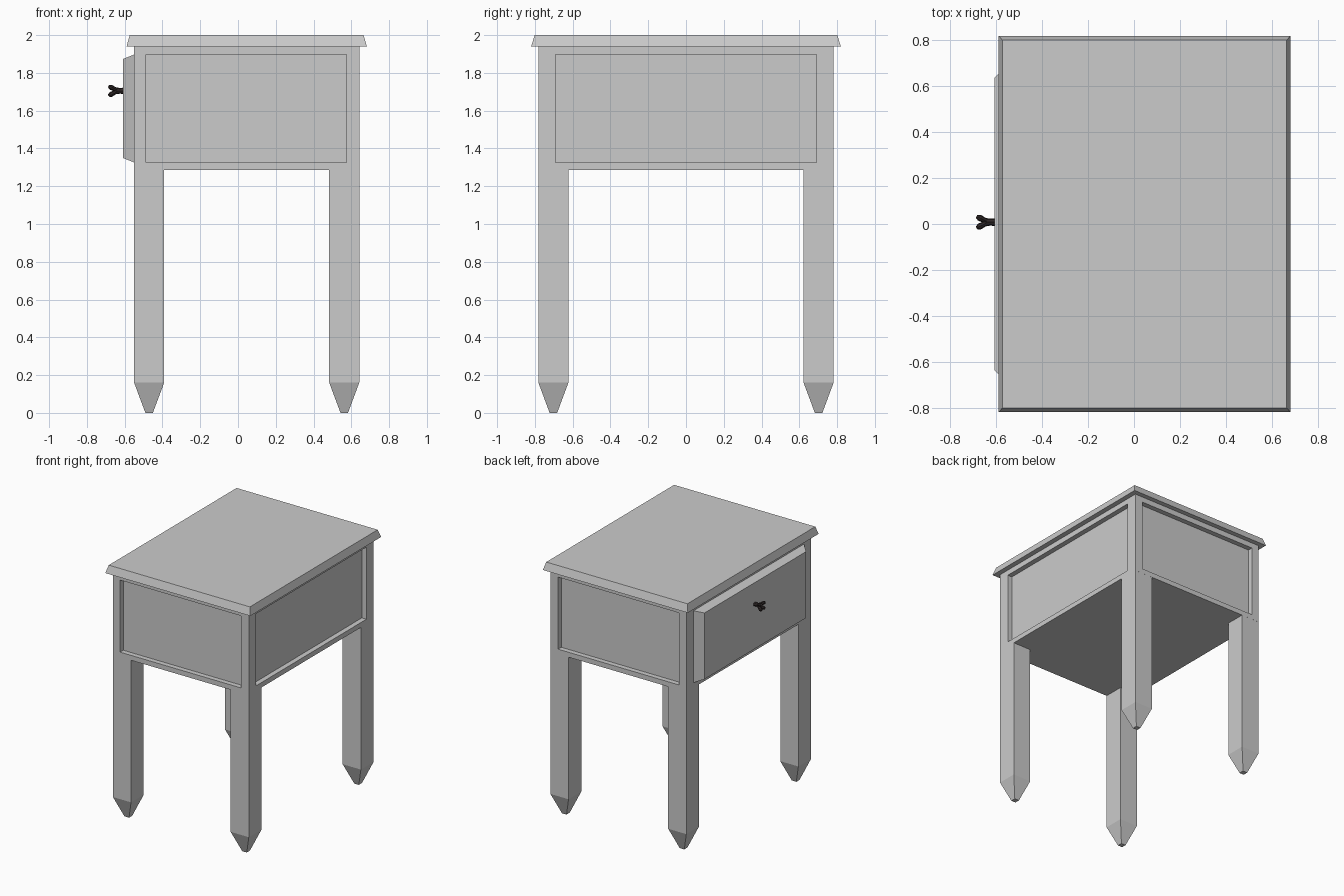
import bpy, bmesh
from mathutils import Vector, Matrix

if "Cube" in bpy.data.objects:
    bpy.data.objects.remove(bpy.data.objects["Cube"])


def finish(bm, name):
    bmesh.ops.recalc_face_normals(bm, faces=bm.faces[:])
    mesh = bpy.data.meshes.new(name)
    bm.to_mesh(mesh)
    bm.free()
    ob = bpy.data.objects.new(name, mesh)
    bpy.context.collection.objects.link(ob)
    return ob


def box(bm, lo, hi):
    """Axis-aligned box between two corners."""
    lo, hi = Vector(lo), Vector(hi)
    mat = Matrix.Translation((lo + hi) / 2) @ Matrix.Diagonal((*(hi - lo), 1))
    bmesh.ops.create_cube(bm, size=1, matrix=mat)


def scale_verts(verts, centre, factors):
    bmesh.ops.scale(bm, vec=factors, verts=verts, space=Matrix.Translation(-Vector(centre)))


# Table top with sloped rim
bm = bmesh.new()
box(bm, (-0.59, -0.82, 1.94), (0.682, 0.82, 2.0))
scale_verts([v for v in bm.verts if v.co.z > 1.97], (0.046, 0, 2), (1.238 / 1.272, 1.602 / 1.64, 1))
finish(bm, "table_top")

# Drawer case: recessed panels on three sides, raised drawer front on -x
bm = bmesh.new()
box(bm, (-0.55, -0.782, 1.287), (0.642, 0.782, 1.94))
bm.normal_update()
panel_lo, panel_hi = (-0.487, -0.692, 1.326), (0.574, 0.692, 1.897)
sides = [(f, f.normal.copy()) for f in bm.faces if abs(f.normal.z) < 0.5]
for face, n in sides:
    bmesh.ops.inset_individual(bm, faces=[face], thickness=0.04)
    mid = face.calc_center_median()
    axis = 1 if abs(n.x) > 0.5 else 0
    for v in face.verts:
        for k in (axis, 2):
            v.co[k] = panel_lo[k] if v.co[k] < mid[k] else panel_hi[k]
    new = bmesh.ops.extrude_discrete_faces(bm, faces=[face])["faces"][0]
    is_drawer = n.x < -0.5
    bmesh.ops.translate(bm, vec=n * (0.058 if is_drawer else -0.04), verts=new.verts[:])
    if is_drawer:
        scale_verts(new.verts[:], new.calc_center_median(), (1, 0.92, 0.92))
finish(bm, "drawer_case")

# Four square legs with tapered feet
for x, xn in ((-0.4705, "left"), (0.5625, "right")):
    for y, yn in ((-0.702, "front"), (0.702, "back")):
        bm = bmesh.new()
        h = 0.0795
        box(bm, (x - h, y - h, 0.16), (x + h, y + h, 1.287))
        foot = min(bm.faces, key=lambda f: f.calc_center_median().z)
        tip = bmesh.ops.extrude_discrete_faces(bm, faces=[foot])["faces"][0]
        bmesh.ops.translate(bm, vec=(0, 0, -0.16), verts=tip.verts[:])
        scale_verts(tip.verts[:], (x, y, 0), (0.25, 0.25, 1))
        finish(bm, f"{yn}_{xn}_leg")


def rod(bm, start, end, radii):
    """Eight-sided rod with evenly spaced rings of the given radii."""
    start, end = Vector(start), Vector(end)
    d = end - start
    rot = d.to_track_quat('Z', 'Y').to_matrix().to_4x4()
    steps = len(radii) - 1
    for i in range(steps):
        mid = start + d * ((i + 0.5) / steps)
        bmesh.ops.create_cone(bm, segments=8, cap_ends=True, radius1=radii[i], radius2=radii[i + 1],
                              depth=d.length / steps, matrix=Matrix.Translation(mid) @ rot)


# Dark knob: short stem with four splayed prongs
bm = bmesh.new()
kc = Vector((-0.635, 0.008, 1.705))
rod(bm, (-0.605, kc.y, kc.z), (-0.645, kc.y, kc.z), (0.017, 0.015, 0.018))
for sy in (-1, 1):
    for sz in (-1, 1):
        rod(bm, kc, kc + Vector((-0.048, sy * 0.024, sz * 0.024)),
            (0.012, 0.012, 0.012, 0.013, 0.014, 0.009))
knob = finish(bm, "drawer_knob")
mat = bpy.data.materials.new("dark_metal")
mat.diffuse_color = (0.03, 0.022, 0.022, 1)
mat.use_nodes = True
mat.node_tree.nodes["Principled BSDF"].inputs["Base Color"].default_value = mat.diffuse_color
knob.data.materials.append(mat)
